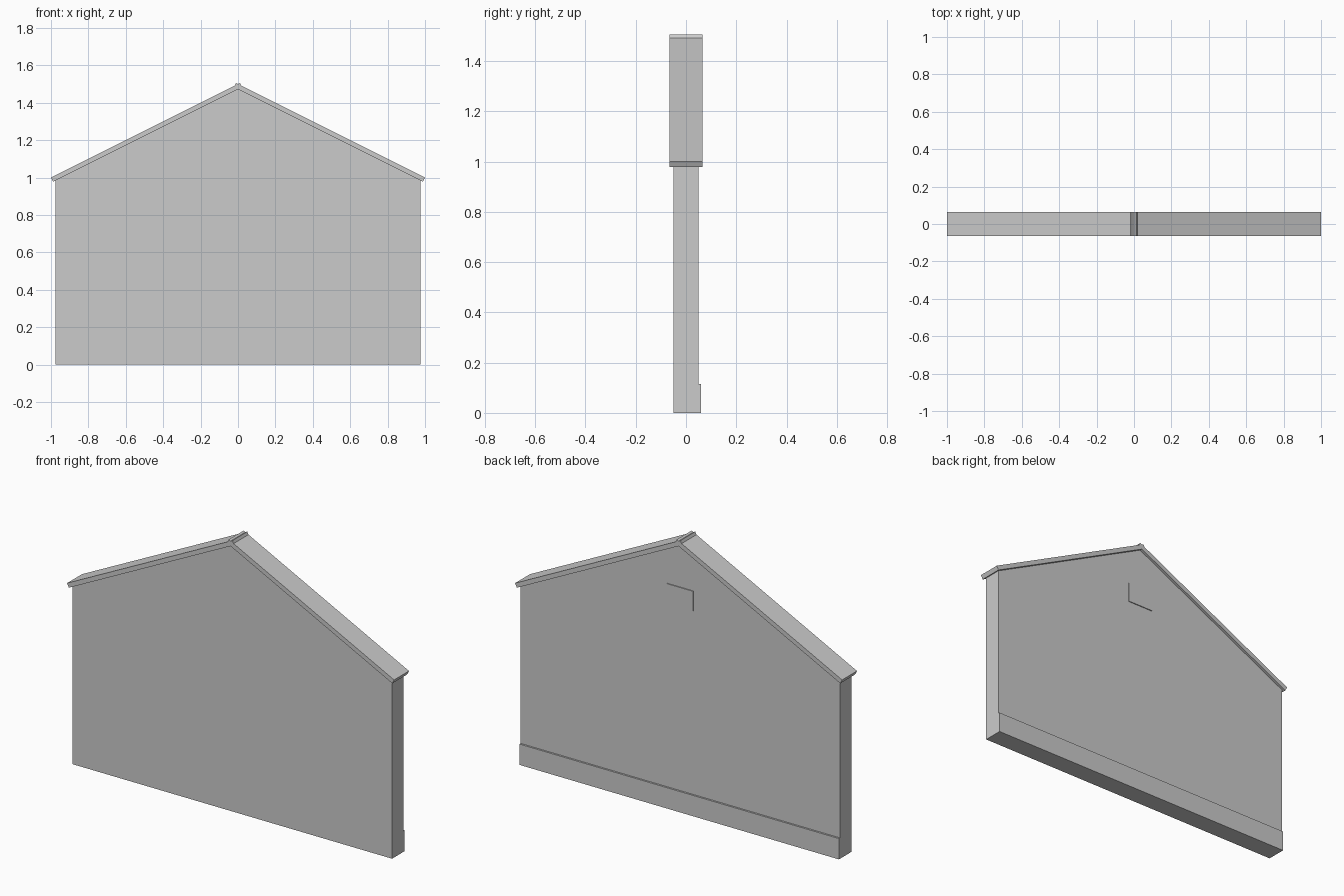
import bpy

if "Cube" in bpy.data.objects:
    bpy.data.objects.remove(bpy.data.objects["Cube"])

grey = bpy.data.materials.new("light_grey")
grey.diffuse_color = (0.6, 0.6, 0.6, 1)
grey.use_nodes = True
grey.node_tree.nodes["Principled BSDF"].inputs["Base Color"].default_value = grey.diffuse_color


def extrude_profile(name, profile, y0, y1):
    """Solid from an x-z outline (counter-clockwise from the front), y0 to y1."""
    n = len(profile)
    verts = [(x, y, z) for y in (y0, y1) for x, z in profile]
    faces = [tuple(range(n)), tuple(range(2 * n - 1, n - 1, -1))]
    for i in range(n):
        j = (i + 1) % n
        faces.append((j, i, i + n, j + n))
    mesh = bpy.data.meshes.new(name)
    mesh.from_pydata(verts, [], faces)
    mesh.materials.append(grey)
    obj = bpy.data.objects.new(name, mesh)
    bpy.context.collection.objects.link(obj)
    return obj


def rectangle(x0, x1, z0, z1):
    return [(x0, z0), (x1, z0), (x1, z1), (x0, z1)]


# Gabled wall, its top edge buried slightly in the roof slabs
W = 0.977
extrude_profile("gable_wall", [(-W, 0), (W, 0), (W, 0.988), (0, 1.477), (-W, 0.988)],
                -0.05, 0.05)

# Plinth along the back, flush with the wall ends
extrude_profile("plinth", rectangle(-W, W, 0, 0.115), 0.04, 0.06)

# Thin vent plate high on the back
extrude_profile("vent_plate", rectangle(-0.08, 0.08, 1.13, 1.24), 0.045, 0.055)

# Two square-ended roof slabs that cross at the ridge
T = 0.025
nx, nz = 0.447 * T, -0.894 * T      # step from upper to lower slab surface
over = 0.011                        # overshoot past the ridge line
slab = [(-1, 1.0), (-1 + nx, 1.0 + nz),
        (over + nx, 1.5 + over / 2 + nz), (over, 1.5 + over / 2)]
extrude_profile("roof_slab_left", slab, -0.065, 0.065)
extrude_profile("roof_slab_right", [(-x, z) for x, z in reversed(slab)], -0.065, 0.065)
